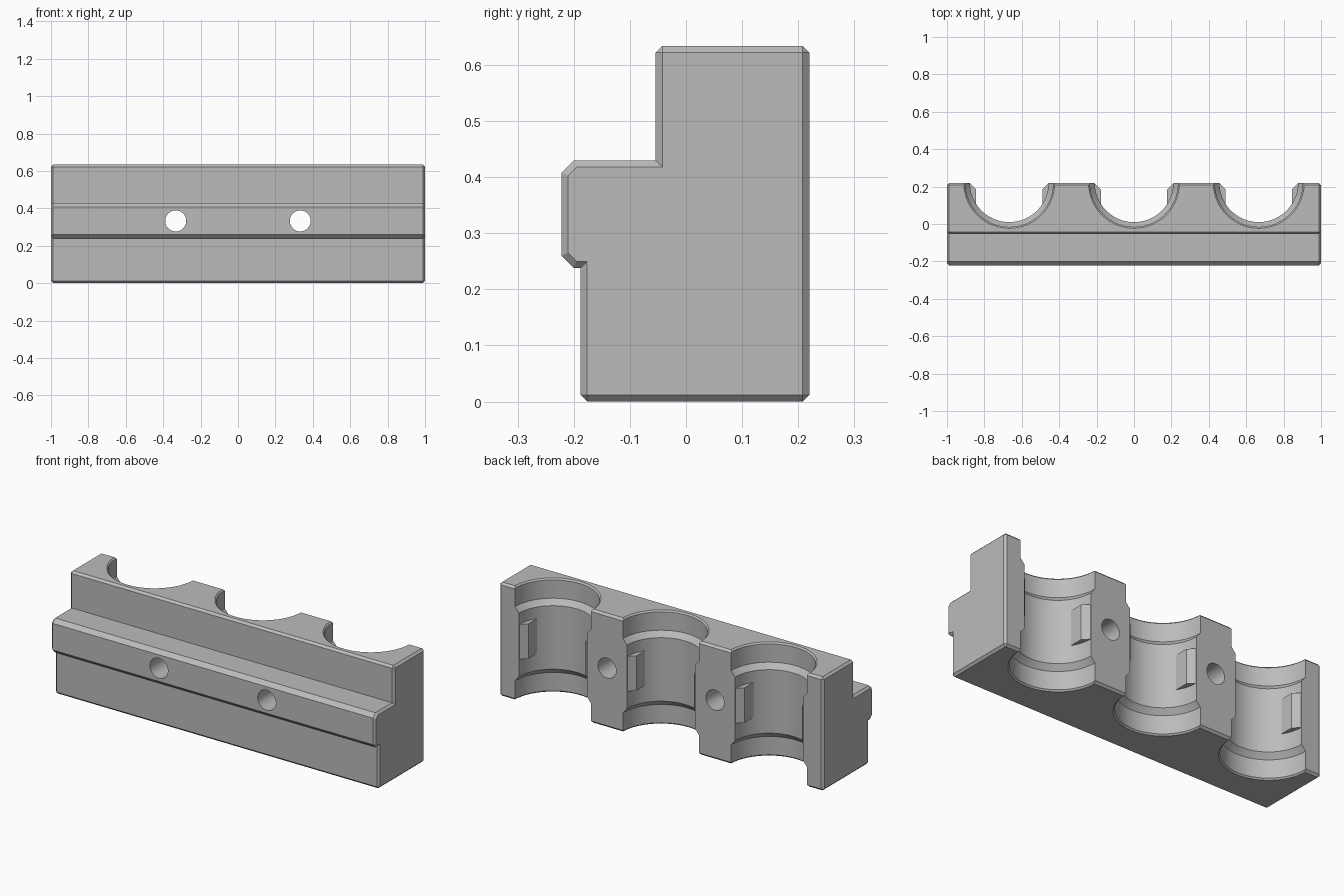
import bpy, bmesh, math

cube = bpy.data.objects.get("Cube")
if cube:
    bpy.data.objects.remove(cube, do_unlink=True)

grey = bpy.data.materials.new("plain_grey")
grey.use_nodes = True
colour = (0.5, 0.5, 0.5, 1)
grey.diffuse_color = colour
grey.node_tree.nodes["Principled BSDF"].inputs["Base Color"].default_value = colour

HEIGHT, BACK = 0.634, 0.22
BORE_X = (-0.667, 0.0, 0.667)


def make_object(name, bm):
    bmesh.ops.remove_doubles(bm, verts=bm.verts, dist=1e-5)
    bmesh.ops.recalc_face_normals(bm, faces=bm.faces)
    mesh = bpy.data.meshes.new(name)
    bm.to_mesh(mesh)
    bm.free()
    mesh.materials.append(grey)
    obj = bpy.data.objects.new(name, mesh)
    bpy.context.collection.objects.link(obj)
    return obj


def loft(bm, rings):
    """Skin a row of matching closed rings and cap both ends."""
    loops = [[bm.verts.new(p) for p in ring] for ring in rings]
    n = len(loops[0])
    for a, b in zip(loops, loops[1:]):
        for i in range(n):
            j = (i + 1) % n
            bm.faces.new((a[i], a[j], b[j], b[i]))
    bm.faces.new(loops[0])
    bm.faces.new(loops[-1])


def circle(r, n):
    return [(r * math.cos(2 * math.pi * i / n), r * math.sin(2 * math.pi * i / n))
            for i in range(n)]


# Stepped block: full outline (y, z), and the smaller outline of its bevelled ends
outer = [(-0.176, 0), (0.208, 0), (0.22, 0.012), (0.22, 0.622), (0.208, 0.634),
         (-0.042, 0.634), (-0.054, 0.622), (-0.054, 0.43), (-0.2, 0.43),
         (-0.222, 0.408), (-0.222, 0.26), (-0.2, 0.238), (-0.188, 0.238), (-0.188, 0.012)]
inner = [(-0.176, 0.012), (0.208, 0.012), (0.208, 0.012), (0.208, 0.622), (0.208, 0.622),
         (-0.042, 0.622), (-0.042, 0.622), (-0.042, 0.418), (-0.195, 0.418),
         (-0.21, 0.403), (-0.21, 0.265), (-0.195, 0.25), (-0.176, 0.25), (-0.176, 0.012)]
bm = bmesh.new()
loft(bm, [[(x, y, z) for y, z in ring]
          for x, ring in ((-1, inner), (-0.988, outer), (0.988, outer), (1, inner))])
block = make_object("stepped_block", bm)

# Cutter: three vertical stepped bores and two cross holes
bm = bmesh.new()
half = [(0.251, -0.008), (0.235, 0.008), (0.235, 0.11), (0.21, 0.14)]
profile = half + [(r, HEIGHT - z) for r, z in reversed(half)]
for cx in BORE_X:
    loft(bm, [[(cx + x, BACK + y, z) for x, y in circle(r, 96)] for r, z in profile])
for cx in (-0.333, 0.333):
    loft(bm, [[(cx + x, y, 0.333 + z) for x, z in circle(0.056, 48)] for y in (-0.4, 0.4)])
cutter = make_object("bore_cutter", bm)
cutter.hide_render = True

bpy.context.view_layer.objects.active = block
mod = block.modifiers.new("bores", 'BOOLEAN')
mod.operation = 'DIFFERENCE'
mod.solver = 'EXACT'
mod.object = cutter
bpy.ops.object.modifier_apply(modifier=mod.name)
bpy.data.objects.remove(cutter, do_unlink=True)

bpy.ops.object.select_all(action='DESELECT')
block.select_set(True)
bpy.ops.object.shade_smooth_by_angle(angle=math.radians(25))

# Flat grip pads on both sides of every bore
pad = [(0.212, 0.219), (0.177, 0.184), (0.177, 0.095), (0.225, 0.095), (0.228, 0.219)]
for i, cx in enumerate(BORE_X):
    for side in (-1, 1):
        bm = bmesh.new()
        loft(bm, [[(cx + side * x, y, z) for x, y in pad] for z in (0.235, 0.43)])
        make_object(f"grip_pad_{i + 1}_{'left' if side > 0 else 'right'}", bm)
